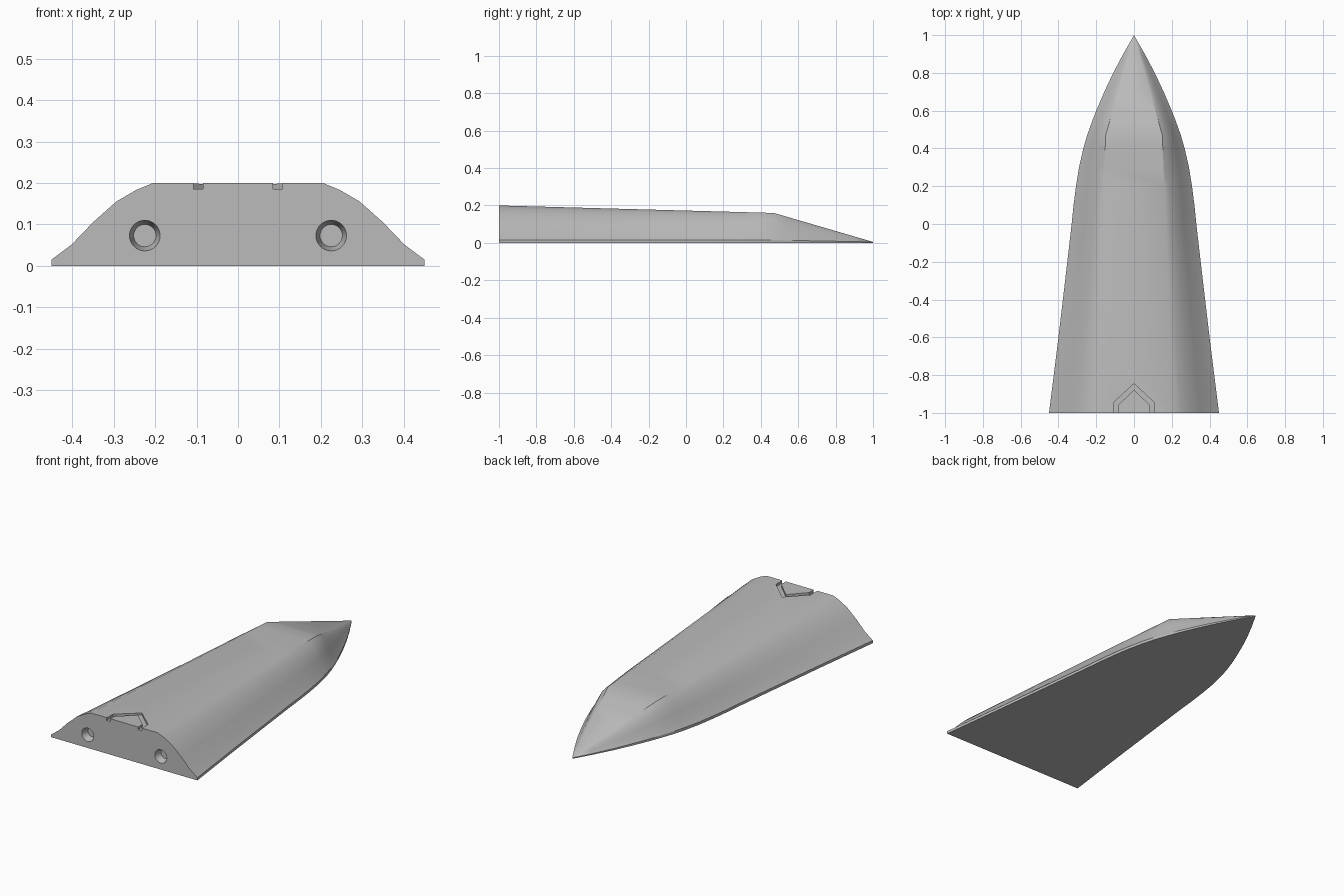
import bpy, bmesh, math
from mathutils import Matrix

cube = bpy.data.objects.get("Cube")
if cube:
    bpy.data.objects.remove(cube, do_unlink=True)

grey = bpy.data.materials.new("plain grey")
grey.use_nodes = True
grey.diffuse_color = (0.5, 0.5, 0.5, 1)
grey.node_tree.nodes["Principled BSDF"].inputs["Base Color"].default_value = (0.5, 0.5, 0.5, 1)


def add_object(name, bm):
    bmesh.ops.recalc_face_normals(bm, faces=bm.faces[:])
    mesh = bpy.data.meshes.new(name)
    bm.to_mesh(mesh)
    bm.free()
    mesh.materials.append(grey)
    obj = bpy.data.objects.new(name, mesh)
    bpy.context.collection.objects.link(obj)
    return obj


def prism(name, outline, bottom, top):
    bm = bmesh.new()
    face = bm.faces.new([bm.verts.new((x, y, bottom)) for x, y in outline])
    result = bmesh.ops.extrude_face_region(bm, geom=[face])
    verts = [v for v in result["geom"] if isinstance(v, bmesh.types.BMVert)]
    bmesh.ops.translate(bm, verts=verts, vec=(0, 0, top - bottom))
    return add_object(name, bm)


# Hull: rounded shoulder section lofted to a pointed nose
SHOULDER = [(1, 0), (0.8, 0.2), (0.59, 0.49), (0.36, 0.76), (0.165, 0.91), (0, 1)]
CREASE = 0.47
STATIONS = [(-1, 0.45), (-0.6, 0.4), (-0.2, 0.353), (0, 0.33), (0.1, 0.32), (0.2, 0.307),
            (0.3, 0.291), (0.4, 0.268), (CREASE, 0.248), (0.54, 0.223), (0.6, 0.2),
            (0.7, 0.157), (0.8, 0.11), (0.9, 0.057)]


def section(y, width):
    if y <= CREASE:
        f = (y + 1) / (CREASE + 1)
        flat, height, rim = 0.205 - 0.055 * f, 0.2 - 0.04 * f, 0.015
    else:
        f = (1 - y) / (1 - CREASE)
        flat, height, rim = 0.15 * f, 0.005 + 0.155 * f, 0.005 + 0.01 * f
    half = [(width, 0)]
    half += [(flat + (width - flat) * u, rim + (height - rim) * v) for u, v in SHOULDER]
    return [(x, y, z) for x, z in half] + [(-x, y, z) for x, z in reversed(half)]


bm = bmesh.new()
rings = [[bm.verts.new(p) for p in section(y, w)] for y, w in STATIONS]
bm.faces.new(rings[0])
count = len(rings[0])
for a, b in zip(rings, rings[1:]):
    for i in range(count - 1):
        bm.faces.new((a[i], a[i + 1], b[i + 1], b[i]))
tip_low, tip_high = bm.verts.new((0, 1, 0)), bm.verts.new((0, 1, 0.005))
last = rings[-1]
for i in range(1, count - 2):
    bm.faces.new((last[i], last[i + 1], tip_high))
bm.faces.new((last[0], last[1], tip_high, tip_low))
bm.faces.new((last[-2], last[-1], tip_low, tip_high))
# One flat underside
bm.faces.new([r[0] for r in rings] + [tip_low] + [r[-1] for r in reversed(rings)])
hull = add_object("hull", bm)

# House-shaped groove on the deck
left_side = [(0.085, -1.1), (0.108, -1.1), (0.108, -0.945)]
outline = left_side + [(0, -0.845), (-0.108, -0.945), (-0.108, -1.1), (-0.085, -1.1),
                       (-0.085, -0.96), (0, -0.878), (0.085, -0.96)]
cutters = [prism("deck_groove_cutter", outline, 0.185, 0.3)]

# Tapered sockets in the flat end
for side, x in (("left", 0.225), ("right", -0.225)):
    bm = bmesh.new()
    place = Matrix.Translation((x, -1, 0.073)) @ Matrix.Rotation(math.pi / 2, 4, "X")
    bmesh.ops.create_cone(bm, cap_ends=True, segments=32, radius1=0.027, radius2=0.047,
                          depth=0.08, matrix=place)
    cutters.append(add_object(side + "_socket_cutter", bm))

bpy.context.view_layer.objects.active = hull
hull.select_set(True)
for cutter in cutters:
    cutter.hide_render = True
    mod = hull.modifiers.new(cutter.name, "BOOLEAN")
    mod.operation, mod.solver, mod.object = "DIFFERENCE", "EXACT", cutter
    bpy.ops.object.modifier_apply(modifier=mod.name)
    bpy.data.objects.remove(cutter, do_unlink=True)

bpy.ops.object.select_all(action="DESELECT")
hull.select_set(True)
bpy.ops.object.shade_smooth_by_angle(angle=math.radians(30))
